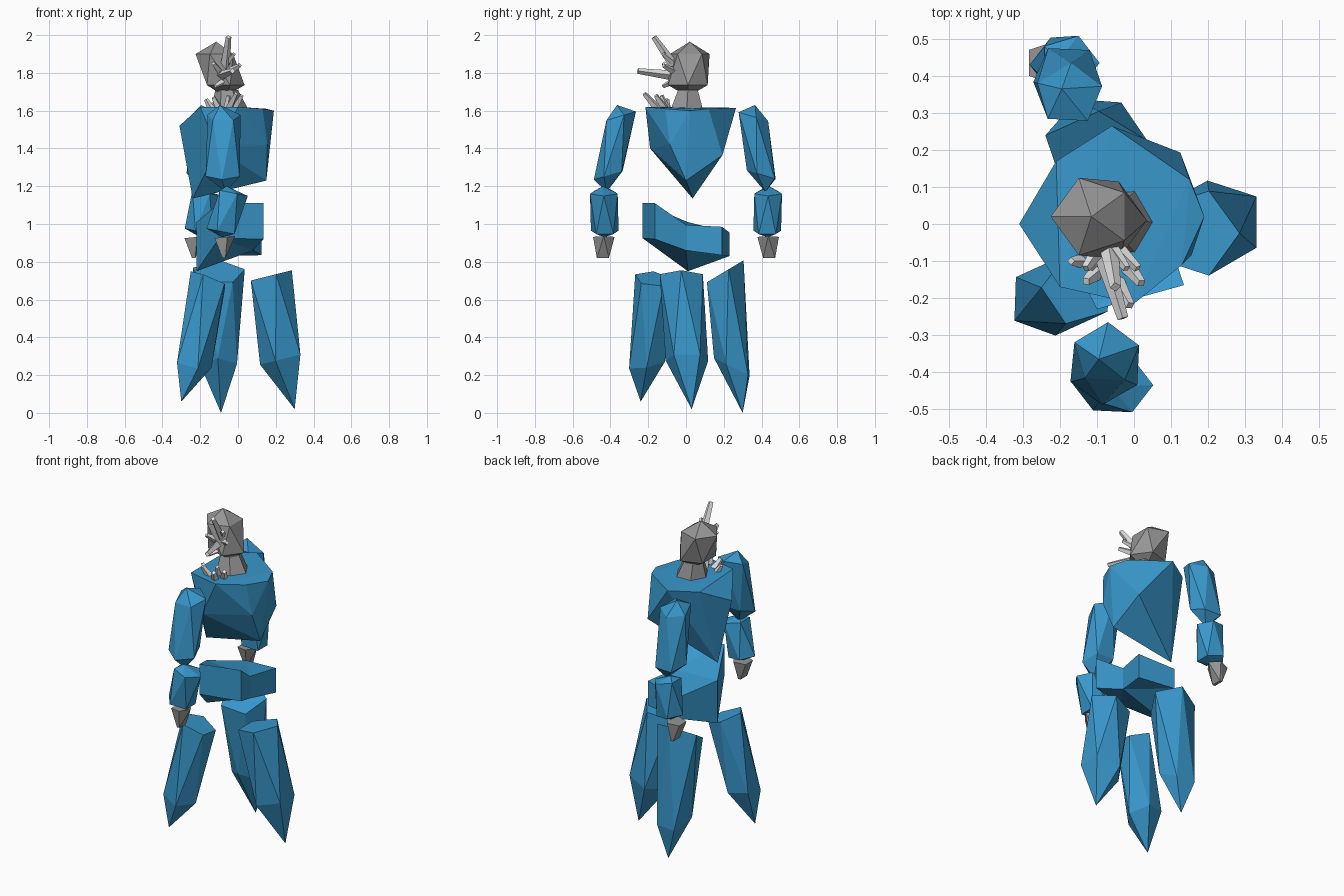
import bpy, bmesh, math
from mathutils import Vector, Matrix


def material(name, rgb):
    m = bpy.data.materials.new(name)
    m.diffuse_color = (*rgb, 1)
    return m


BLUE = material("crystal blue", (0.04, 0.31, 0.60))
GREY = material("stone grey", (0.30, 0.30, 0.30))
PALE = material("pale grey", (0.82, 0.82, 0.82))


def finish(name, bm, mat):
    bmesh.ops.recalc_face_normals(bm, faces=bm.faces)
    me = bpy.data.meshes.new(name)
    bm.to_mesh(me)
    bm.free()
    me.materials.append(mat)
    ob = bpy.data.objects.new(name, me)
    bpy.context.collection.objects.link(ob)
    return ob


def ring(c, rx, phase=0, ry=None, slope=(0, 0), n=5):
    """Tilted n-gon around c, phase in degrees."""
    pts = []
    for i in range(n):
        a = math.radians(phase + 360 * i / n)
        dx, dy = rx * math.cos(a), (ry or rx) * math.sin(a)
        pts.append((c[0] + dx, c[1] + dy, c[2] + dx * slope[0] + dy * slope[1]))
    return pts


def crystal(name, mat, *groups):
    """Faceted chunk: the hull of some rings and tip points."""
    bm = bmesh.new()
    for g in groups:
        for p in g:
            bm.verts.new(p)
    bmesh.ops.convex_hull(bm, input=bm.verts)
    loose = [v for v in bm.verts if not v.link_faces]
    bmesh.ops.delete(bm, geom=loose, context='VERTS')
    return finish(name, bm, mat)


def spikes(name, mat, items):
    """Blunt four-sided spikes from base to tip."""
    bm = bmesh.new()
    for base, tip, r in items:
        a, b = Vector(base), Vector(tip)
        d = b - a
        rot = d.to_track_quat('Z', 'Y').to_matrix().to_4x4()
        bmesh.ops.create_cone(bm, cap_ends=True, segments=4, radius1=r, radius2=r * 0.55,
                              depth=d.length, matrix=Matrix.Translation((a + b) / 2) @ rot)
    return finish(name, bm, mat)


# Head and neck
crystal("head", GREY, [(-0.115, 0.02, 1.965)],
        ring((-0.115, 0.02, 1.90), 0.11, 36),
        ring((-0.075, 0.01, 1.735), 0.11, 0),
        [(-0.07, 0.01, 1.675)])
crystal("neck", GREY, ring((-0.06, 0.01, 1.71), 0.06, 0, n=6),
        ring((-0.045, 0.005, 1.615), 0.095, 0, n=6))

# Spikes on the face and at the collar
spikes("face_spikes", PALE, [
    ((-0.07, -0.05, 1.82), (-0.05, -0.17, 1.99), 0.027),
    ((-0.09, -0.06, 1.785), (-0.03, -0.255, 1.81), 0.027),
    ((-0.06, -0.05, 1.80), (0.01, -0.12, 1.84), 0.022),
    ((-0.09, -0.06, 1.80), (-0.13, -0.12, 1.85), 0.022),
    ((-0.07, -0.05, 1.84), (-0.02, -0.12, 1.90), 0.020),
    ((-0.07, -0.06, 1.76), (-0.12, -0.12, 1.73), 0.020)])
spikes("collar_spikes", PALE, [
    ((-0.10, -0.13, 1.61), (-0.13, -0.155, 1.67), 0.023),
    ((-0.05, -0.15, 1.61), (-0.01, -0.22, 1.69), 0.023),
    ((-0.02, -0.11, 1.61), (0.02, -0.16, 1.68), 0.023),
    ((-0.14, -0.10, 1.61), (-0.17, -0.10, 1.66), 0.020),
    ((-0.06, -0.10, 1.61), (-0.05, -0.13, 1.68), 0.020)])

# Chest: broad rim above, a keel below
crystal("chest", BLUE,
        [(-0.31, 0, 1.52), (-0.21, 0.17, 1.61), (-0.06, 0.265, 1.615), (0.15, 0.12, 1.61),
         (0.19, 0.02, 1.60), (0.13, -0.11, 1.61), (0, -0.215, 1.62), (-0.20, -0.17, 1.62)],
        [(-0.24, 0.035, 1.135), (0.125, 0.193, 1.365), (0.15, 0, 1.23), (-0.11, -0.19, 1.40),
         (0.155, -0.085, 1.42)])

# Pelvis: bent block, each corner is x, y, top z, bottom z
corners = [(0.135, -0.165, 1.11, 0.92), (0.08, 0, 0.995, 0.86), (0.125, 0.19, 0.985, 0.835),
           (-0.10, 0.23, 0.955, 0.83), (-0.22, 0.01, 1.01, 0.75), (-0.10, -0.23, 1.11, 0.925)]
bm = bmesh.new()
top = [bm.verts.new((x, y, t)) for x, y, t, b in corners]
low = [bm.verts.new((x, y, b)) for x, y, t, b in corners]
for i in range(6):
    j = (i + 1) % 6
    bm.faces.new((top[i], top[j], low[j], low[i]))
for loop in (top, low):
    for k in range(2, 6):
        bm.faces.new((loop[1], loop[k], loop[(k + 1) % 6]))
finish("pelvis", bm, BLUE)

# Three pointed legs
crystal("leg_side", BLUE,
        ring((0.165, -0.025, 0.725), 0.12, 0, slope=(0.25, 0)),
        ring((0.235, 0.005, 0.285), 0.118, 36, slope=(0.25, 0)),
        [(0.30, 0.03, 0.02)])
crystal("leg_front", BLUE,
        ring((-0.15, -0.175, 0.71), 0.10, 106, slope=(-0.4, -0.1)),
        ring((-0.24, -0.205, 0.26), 0.10, 70, slope=(-0.2, 0.2)),
        [(-0.30, -0.24, 0.06)])
crystal("leg_back", BLUE,
        ring((-0.105, 0.20, 0.745), 0.145, 14, ry=0.105, slope=(0, 0.6)),
        ring((-0.10, 0.25, 0.24), 0.102, 50, slope=(0, -0.5)),
        [(-0.09, 0.30, 0.0)])

# Arms: x of shoulder, elbow, wrist and hand differs per side
for side, s, xs, xe, xw, xh in (("right", -1, -0.075, -0.03, -0.085, -0.075),
                                ("left", 1, -0.175, -0.175, -0.20, -0.235)):
    crystal("upper_arm_" + side, BLUE, [(xs - 0.02, s * 0.365, 1.63)],
            ring((xs, s * 0.35, 1.57), 0.092, 15, ry=0.085, slope=(0, -0.3 * s)),
            ring((xs - 0.005, s * 0.405, 1.26), 0.095, 51, ry=0.083, slope=(0, -0.3 * s)),
            [(xs + 0.01, s * 0.42, 1.17)])
    crystal("forearm_" + side, BLUE, [(xe - 0.03, s * 0.44, 1.20)],
            ring((xe, s * 0.435, 1.165), 0.082, 0, ry=0.077, slope=(-0.2, 0)),
            ring((xw, s * 0.43, 0.96), 0.082, 36, ry=0.077, slope=(-0.2, 0)),
            [(xw, s * 0.435, 0.93)])
    crystal("hand_" + side, GREY,
            ring((xh, s * 0.435, 0.93), 0.06, 0, slope=(0.1, 0)),
            ring((xh, s * 0.44, 0.82), 0.012, 45, ry=0.045, n=4))
